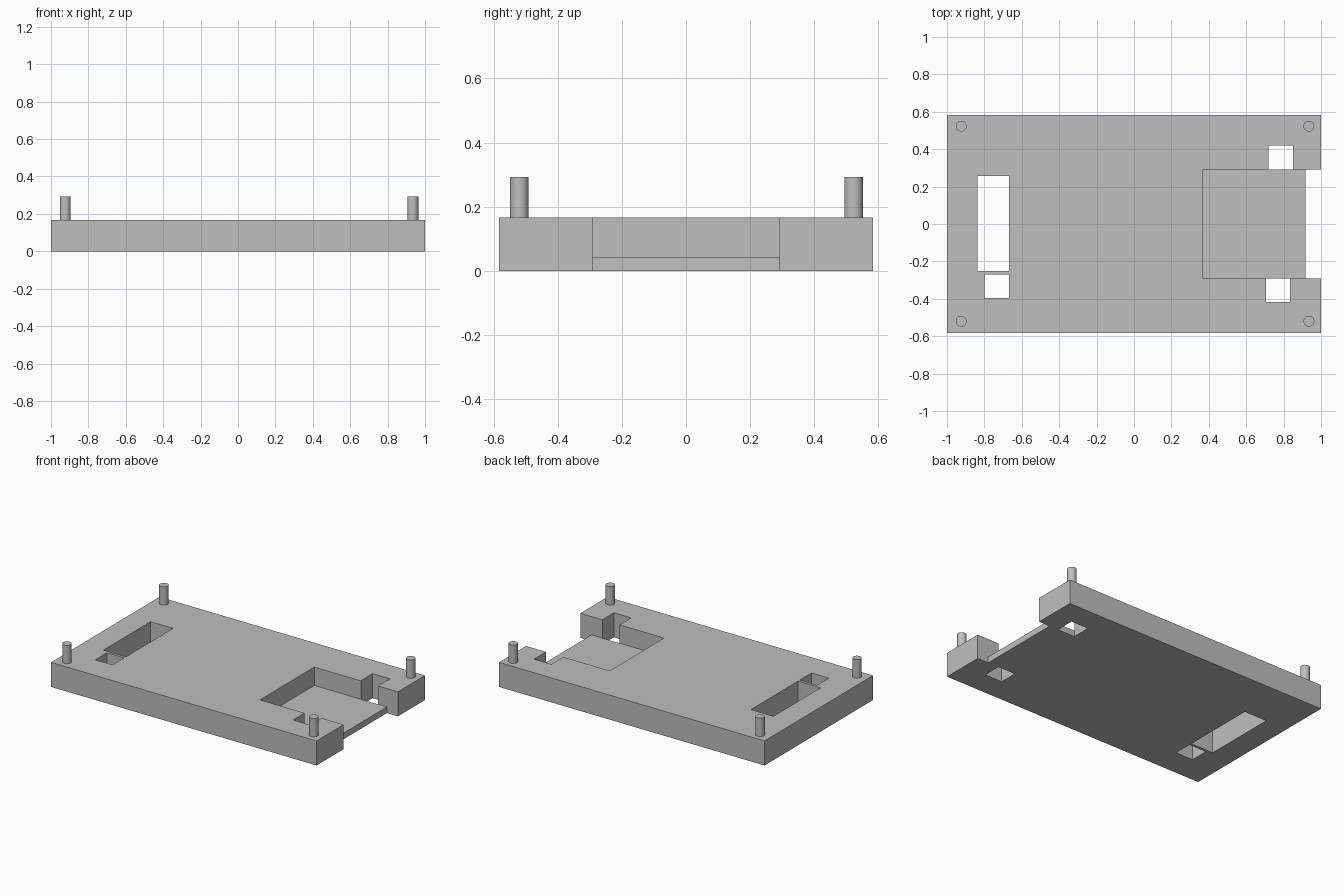
import bpy

cube = bpy.data.objects.get("Cube")
if cube:
    bpy.data.objects.remove(cube, do_unlink=True)

grey = bpy.data.materials.new("plain grey")
grey.use_nodes = True
colour = (0.52, 0.52, 0.52, 1)
grey.diffuse_color = colour
grey.node_tree.nodes["Principled BSDF"].inputs["Base Color"].default_value = colour

THICK = 0.167
HALF_Y = 0.583
POCKET_Y = 0.292


def box(name, x0, x1, y0, y1, z0, z1):
    bpy.ops.mesh.primitive_cube_add(size=1, location=((x0 + x1) / 2, (y0 + y1) / 2, (z0 + z1) / 2))
    ob = bpy.context.object
    ob.name = name
    ob.scale = (x1 - x0, y1 - y0, z1 - z0)
    bpy.ops.object.transform_apply(location=False, rotation=False, scale=True)
    ob.data.materials.append(grey)
    return ob


def cut(target, name, x0, x1, y0, y1, z0=-0.1):
    cutter = box(name, x0, x1, y0, y1, z0, THICK + 0.1)
    cutter.hide_render = True
    mod = target.modifiers.new(name, "BOOLEAN")
    mod.operation = "DIFFERENCE"
    mod.solver = "EXACT"
    mod.object = cutter
    bpy.context.view_layer.objects.active = target
    bpy.ops.object.modifier_apply(modifier=name)
    bpy.data.objects.remove(cutter, do_unlink=True)


# Base plate
plate = box("base_plate", -1, 1, -HALF_Y, HALF_Y, 0, THICK)

# Shallow pocket and the open end beyond its floor
cut(plate, "pocket", 0.37, 1.1, -POCKET_Y, POCKET_Y, 0.042)
cut(plate, "open_end", 0.917, 1.1, -POCKET_Y, POCKET_Y)

# Through holes beside the pocket, just overlapping its walls
cut(plate, "back_notch", 0.72, 0.85, POCKET_Y - 0.0005, 0.42)
cut(plate, "front_notch", 0.705, 0.835, -0.416, -POCKET_Y + 0.0005)

# Long slot and small square hole at the other end
cut(plate, "long_slot", -0.838, -0.668, -0.252, 0.256)
cut(plate, "square_hole", -0.798, -0.668, -0.396, -0.27)

# Corner pins
for side, x in (("right", -0.924), ("left", 0.935)):
    for end, y in (("front", -0.52), ("back", 0.523)):
        bottom, top = THICK - 0.02, 0.292
        bpy.ops.mesh.primitive_cylinder_add(vertices=32, radius=0.029, depth=top - bottom,
                                            location=(x, y, (top + bottom) / 2))
        pin = bpy.context.object
        pin.name = f"{end}_{side}_pin"
        pin.data.materials.append(grey)
        bpy.ops.object.shade_smooth_by_angle()
